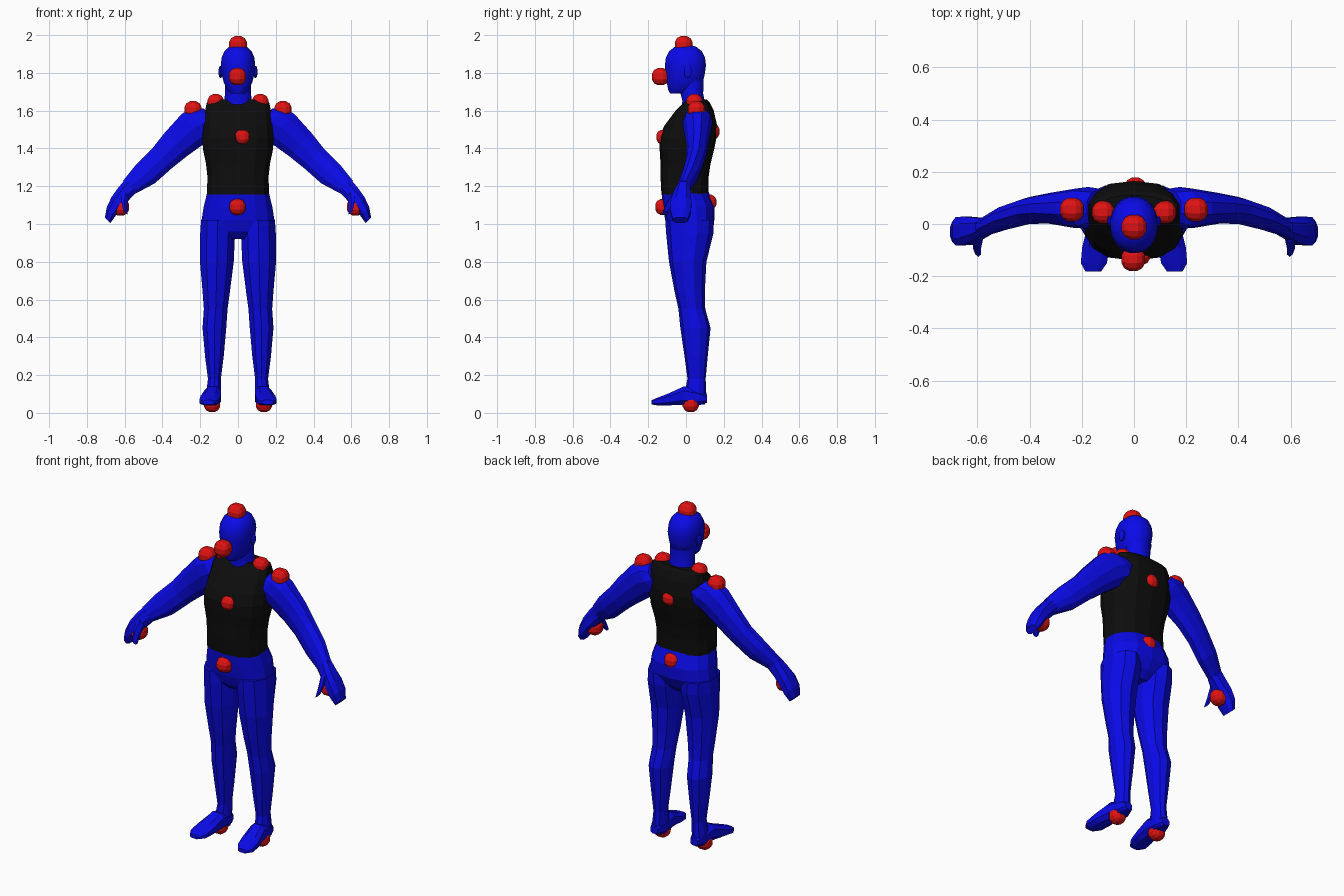
import bpy, bmesh, math
from mathutils import Vector

old = bpy.data.objects.get("Cube")
if old:
    bpy.data.objects.remove(old, do_unlink=True)


def material(name, rgb):
    m = bpy.data.materials.new(name)
    m.use_nodes = True
    m.diffuse_color = (*rgb, 1)
    m.node_tree.nodes["Principled BSDF"].inputs["Base Color"].default_value = (*rgb, 1)
    return m


BLUE = material("suit blue", (0.003, 0.003, 0.8))
BLACK = material("vest black", (0.004, 0.004, 0.004))
RED = material("marker red", (0.75, 0.006, 0.006))
X, Y, Z = Vector((1, 0, 0)), Vector((0, 1, 0)), Vector((0, 0, 1))


def finish(bm, name, mat, smooth=None):
    bmesh.ops.recalc_face_normals(bm, faces=bm.faces)
    me = bpy.data.meshes.new(name)
    bm.to_mesh(me)
    bm.free()
    me.materials.append(mat)
    ob = bpy.data.objects.new(name, me)
    bpy.context.collection.objects.link(ob)
    if smooth:
        bpy.ops.object.select_all(action="DESELECT")
        ob.select_set(True)
        bpy.context.view_layer.objects.active = ob
        bpy.ops.object.shade_smooth_by_angle(angle=math.radians(smooth))
    return ob


def loft(name, rings, mat, u=X, v=Y, n=10, power=1.0, side=1, smooth=None):
    """Skin rings of (x, y, z, half size along u, half size along v)."""
    bm = bmesh.new()
    loops = []
    for x, y, z, ru, rv in rings:
        loop = []
        for i in range(n):
            a = math.tau * (i + 0.5) / n
            c, s = math.cos(a), math.sin(a)
            p = Vector((x, y, z))
            p += u * ru * math.copysign(abs(c) ** power, c)
            p += v * rv * math.copysign(abs(s) ** power, s)
            p.x *= side
            loop.append(bm.verts.new(p))
        loops.append(loop)
    for a, b in zip(loops, loops[1:]):
        for i in range(n):
            j = (i + 1) % n
            bm.faces.new((a[i], a[j], b[j], b[i]))
    bm.faces.new(loops[0])
    bm.faces.new(loops[-1])
    return finish(bm, name, mat, smooth)


def upright(rows, x=0):
    """Rows of (height, half width, front y, back y) to rings."""
    return [(x, (f + b) / 2, z, w, (b - f) / 2) for z, w, f, b in rows]


def ball(name, centre, r, mat=RED, scale=(1, 1, 1), cuts=2):
    bm = bmesh.new()
    bmesh.ops.create_cube(bm, size=2)
    bmesh.ops.subdivide_edges(bm, edges=bm.edges, cuts=cuts, use_grid_fill=True)
    for vert in bm.verts:
        d = vert.co.normalized() * r
        vert.co = Vector(centre) + Vector(a * b for a, b in zip(d, scale))
    return finish(bm, name, mat)


# Vest and pelvis
loft("vest", upright([
    (1.155, .168, -.13, .12), (1.25, .165, -.135, .12), (1.32, .173, -.135, .13),
    (1.4, .19, -.14, .15), (1.46, .192, -.14, .162), (1.52, .185, -.115, .165),
    (1.6, .178, -.055, .147), (1.645, .168, -.01, .125), (1.66, .13, .0, .11)]),
    BLACK, n=14, power=.8)
loft("pelvis", upright([
    (.92, .07, -.05, .08), (.96, .15, -.09, .12), (1.02, .197, -.11, .15),
    (1.09, .186, -.122, .152), (1.17, .166, -.13, .12)]), BLUE, n=14, power=.85)

# Neck and head
loft("neck", upright([
    (1.6, .085, -.03, .12), (1.65, .075, -.02, .1), (1.69, .07, -.03, .092),
    (1.76, .07, -.03, .095)]), BLUE, n=16, smooth=40)
loft("head", upright([
    (1.69, .035, -.085, -.01), (1.71, .058, -.095, .05), (1.75, .077, -.103, .09),
    (1.79, .086, -.108, .1), (1.84, .092, -.113, .107), (1.88, .088, -.108, .102),
    (1.915, .073, -.09, .085), (1.938, .048, -.06, .055), (1.95, .015, -.02, .02)]),
    BLUE, n=20, power=.95, smooth=40)
ball("nose", (0, -.11, 1.785), .03, BLUE, (.6, .8, 1))

arm_u = Vector((.7, 0, .71))
for s, tag in ((1, "left"), (-1, "right")):
    ball(tag + "_ear", (s * .092, .01, 1.805), .035, BLUE, (.35, .6, 1))

    # Leg and foot
    leg = [(.11, .09, -.11, .148, 1.02), (.108, .097, -.105, .145, .95),
           (.112, .094, -.09, .108, .8), (.115, .077, -.062, .1, .65),
           (.118, .066, -.04, .102, .55), (.125, .066, -.03, .13, .45),
           (.125, .052, -.008, .115, .3), (.125, .036, .008, .104, .18),
           (.13, .042, -.01, .108, .09), (.13, .036, .0, .1, .045)]
    loft(tag + "_leg", [(x, (f + b) / 2, z, w, (b - f) / 2) for x, w, f, b, z in leg],
         BLUE, side=s)
    loft(tag + "_foot", [
        (.13, .112, .075, .025, .022), (.13, .07, .08, .043, .042),
        (.134, -.01, .092, .048, .052), (.146, -.09, .072, .056, .034),
        (.154, -.15, .06, .053, .022), (.156, -.182, .056, .032, .012)],
        BLUE, v=Z, n=8, power=.75, side=s)

    # Arm, hand and thumb
    loft(tag + "_arm", [
        (.13, .065, 1.56, .075, .07), (.175, .062, 1.54, .11, .08),
        (.23, .06, 1.51, .105, .075), (.33, .06, 1.42, .09, .058),
        (.4, .052, 1.35, .078, .052), (.49, .025, 1.265, .074, .047),
        (.575, -.012, 1.195, .05, .036)], BLUE, u=arm_u, side=s)
    loft(tag + "_hand", [
        (.565, -.01, 1.205, .048, .034), (.605, -.02, 1.16, .046, .048),
        (.642, -.026, 1.115, .042, .058), (.672, -.028, 1.065, .035, .058),
        (.69, -.03, 1.02, .022, .042)], BLUE, u=arm_u, n=8, power=.8, side=s)
    loft(tag + "_thumb", [
        (.595, -.04, 1.165, .028, .03), (.602, -.08, 1.11, .026, .025),
        (.597, -.108, 1.06, .018, .018)], BLUE, u=arm_u, n=6, side=s)

    # Paired markers
    for part, pos, r in (("collar", (.118, .045, 1.645), .047),
                         ("shoulder", (.238, .055, 1.605), .05),
                         ("palm", (.622, -.035, 1.09), .05),
                         ("sole", (.137, .025, .047), .047)):
        ball(f"{tag}_{part}_marker", (s * pos[0], *pos[1:]), r)

# Centre markers
for part, pos, r in (("crown", (0, -.012, 1.948), .052),
                     ("face", (-.003, -.135, 1.78), .05),
                     ("chest", (.023, -.118, 1.46), .043),
                     ("back", (.005, .137, 1.49), .045),
                     ("belly", (-.003, -.12, 1.09), .047),
                     ("tail", (.005, .12, 1.115), .045)):
    ball(part + "_marker", pos, r)
